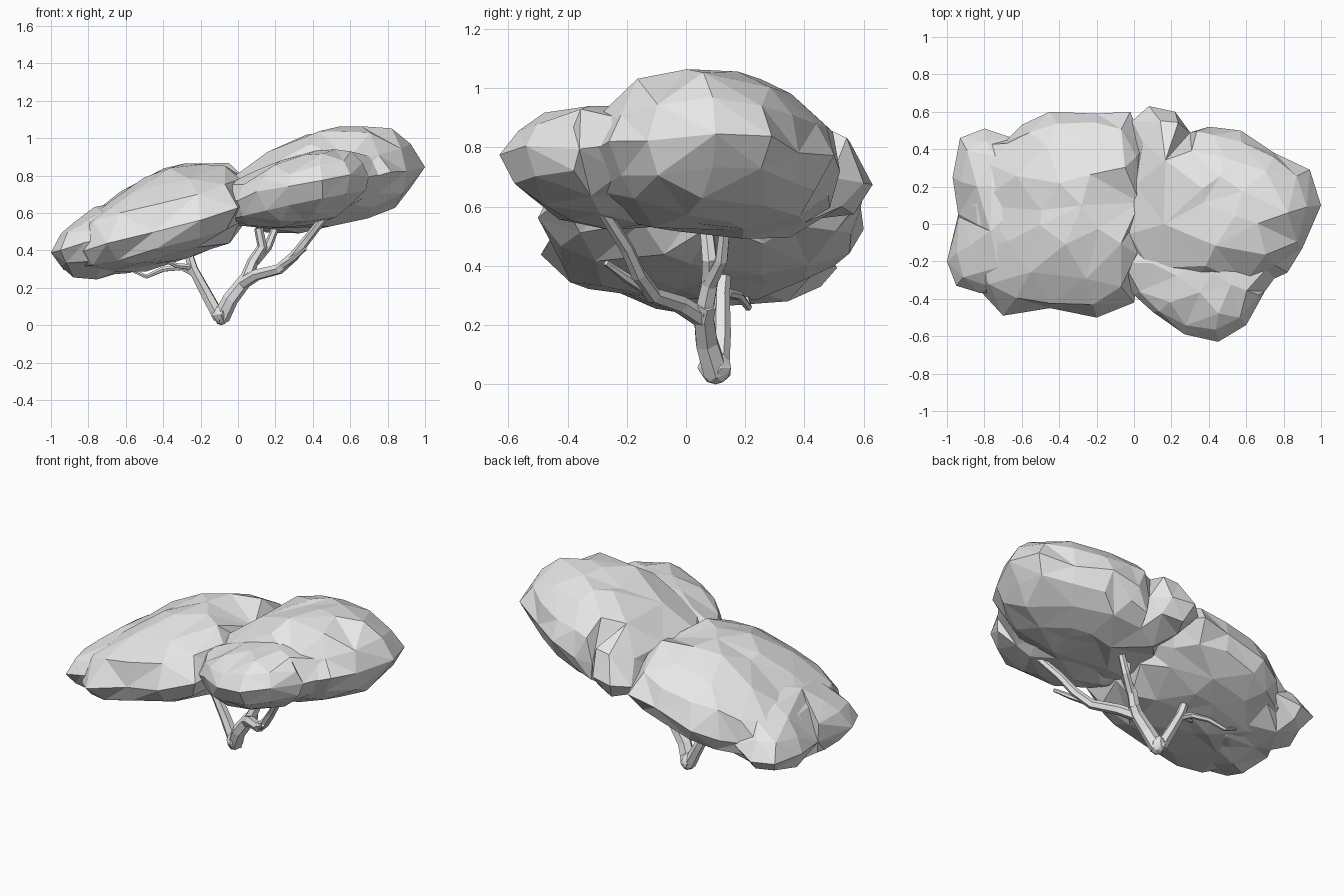
import bpy
import bmesh
import random
from mathutils import Vector
from mathutils.geometry import delaunay_2d_cdt

random.seed(4)

cube = bpy.data.objects.get("Cube")
if cube:
    bpy.data.objects.remove(cube, do_unlink=True)

grey = bpy.data.materials.new("plain_grey")
grey.use_nodes = True
grey.diffuse_color = (0.8, 0.8, 0.8, 1)
grey.node_tree.nodes["Principled BSDF"].inputs["Base Color"].default_value = grey.diffuse_color


def jitter(amount):
    return random.uniform(-amount, amount)


def add_object(name, data):
    obj = bpy.data.objects.new(name, data)
    bpy.context.collection.objects.link(obj)
    data.materials.append(grey)
    return obj


def smoothed(loop):
    count = len(loop)
    return [(loop[i - 1] + 2 * loop[i] + loop[(i + 1) % count]) / 4 for i in range(count)]


def foliage(name, outline, apex, plane, up, down, rough=0.016):
    """Irregularly faceted cushion: domes above and below a tilted rim."""
    base, slope_x, slope_y = plane
    center = Vector(apex)
    rim = [Vector(corner) for corner in outline]
    count = len(rim)
    edges = [(i, (i + 1) % count) for i in range(count)]
    rim_lift = [jitter(rough) for corner in rim]
    bm = bmesh.new()
    # fuller curve below than above
    for height, power in ((up, 2.4), (-down, 3.2)):
        points, lifts = list(rim), list(rim_lift)
        loop = rim
        for scale, step in ((.92, 1), (.7, 2), (.36, 3)):
            loop = smoothed(loop)
            for corner in loop[::step]:
                spread = rough * step * .8
                points.append(center.lerp(corner, scale) + Vector((jitter(spread), jitter(spread))))
                lifts.append(height * (1 - scale ** power) ** .5 + jitter(rough))
        points.append(center)
        lifts.append(height)
        flat, _, faces, sources, _, _ = delaunay_2d_cdt(points, edges, [], 1, 1e-5)
        verts = []
        for xy, source in zip(flat, sources):
            z = base + slope_x * xy.x + slope_y * xy.y + lifts[source[0]]
            verts.append(bm.verts.new((xy.x, xy.y, z)))
        for face in faces:
            bm.faces.new([verts[i] for i in face])
    bmesh.ops.remove_doubles(bm, verts=bm.verts, dist=0.0001)
    bmesh.ops.recalc_face_normals(bm, faces=bm.faces)
    mesh = bpy.data.meshes.new(name)
    bm.to_mesh(mesh)
    bm.free()
    add_object(name, mesh)


def branch(name, points, start, end):
    """Tapered, faceted tube along a path."""
    curve = bpy.data.curves.new(name, "CURVE")
    curve.dimensions = "3D"
    curve.bevel_depth = 1
    curve.bevel_resolution = 1
    curve.use_fill_caps = True
    spline = curve.splines.new("POLY")
    spline.points.add(len(points) - 1)
    spline.use_smooth = False
    for i, co in enumerate(points):
        spline.points[i].co = (*co, 1)
        spline.points[i].radius = start + (end - start) * i / (len(points) - 1)
    obj = add_object(name, curve)
    bpy.ops.object.select_all(action="DESELECT")
    obj.select_set(True)
    bpy.context.view_layer.objects.active = obj
    bpy.ops.object.convert(target="MESH")


# Canopy: low half
foliage("left_low_canopy",
        [(-.9, -.2), (-.82, -.36), (-.7, -.49), (-.45, -.45), (-.2, -.5), (0, -.42),
         (.04, -.2), (.07, .1), (.05, .42), (-.02, .6), (-.2, .59), (-.45, .6),
         (-.6, .53), (-.68, .45), (-.86, .42), (-.92, .1)],
        (-.28, .1), (.64, .27, .02), .3, .21)
foliage("outer_low_canopy",
        [(-1, -.2), (-.95, -.33), (-.82, -.37), (-.6, -.36), (-.35, -.36), (-.25, .1),
         (-.35, .42), (-.65, .46), (-.8, .51), (-.93, .46), (-.97, .25), (-.94, .05)],
        (-.66, .06), (.6, .22, -.03), .2, .18)

# Canopy: high half
foliage("high_canopy",
        [(-.01, .55), (.08, .63), (.22, .6), (.3, .49), (.4, .52), (.57, .5), (.75, .38),
         (.94, .29), (1, .1), (.9, -.13), (.82, -.26), (.6, -.36), (.3, -.38),
         (0, -.28), (-.12, -.1), (-.02, .2)],
        (.54, .04), (.65, .19, 0), .31, .21)
foliage("front_high_canopy",
        [(-.15, -.2), (0, -.38), (.1, -.47), (.27, -.59), (.45, -.63), (.6, -.54),
         (.7, -.36), (.78, -.25), (.72, -.02), (.45, .1), (.1, .1), (-.08, -.05)],
        (.42, -.26), (.67, .18, -.03), .18, .2)

# Root knot
bpy.ops.mesh.primitive_ico_sphere_add(subdivisions=2, radius=1, location=(-.09, .1, .055))
knot = bpy.context.object
knot.name = "root_knot"
knot.scale = (.042, .056, .055)
knot.data.materials.append(grey)
for vert in knot.data.vertices:
    vert.co.x *= 1 + jitter(.2)
    vert.co.y *= 1 + jitter(.15)

# Trunks and limbs
branch("left_trunk", [(-.1, .11, .04), (-.17, .12, .17), (-.24, .12, .3), (-.27, .13, .4)], .036, .024)
branch("left_limb", [(-.22, .12, .27), (-.3, .14, .31), (-.4, .18, .3), (-.49, .21, .26), (-.6, .2, .31)], .02, .01)
branch("left_twig", [(-.24, .12, .31), (-.33, .08, .32), (-.42, .03, .36)], .018, .01)
branch("right_trunk", [(-.09, .1, .04), (-.04, .07, .14), (.03, .06, .23), (.06, .07, .27)], .046, .034)
branch("upright_limb", [(.04, .06, .24), (.08, .08, .34), (.13, .08, .42), (.11, .07, .52)], .034, .024)
branch("upright_fork", [(.09, .08, .34), (.16, .12, .42), (.2, .13, .52)], .026, .02)
branch("front_limb", [(.02, .06, .22), (.1, -.02, .27), (.22, -.11, .3), (.3, -.16, .37),
                      (.37, -.2, .46), (.48, -.29, .6)], .034, .021)
branch("front_twig", [(.24, -.13, .32), (.3, -.2, .36), (.36, -.27, .41)], .022, .01)
